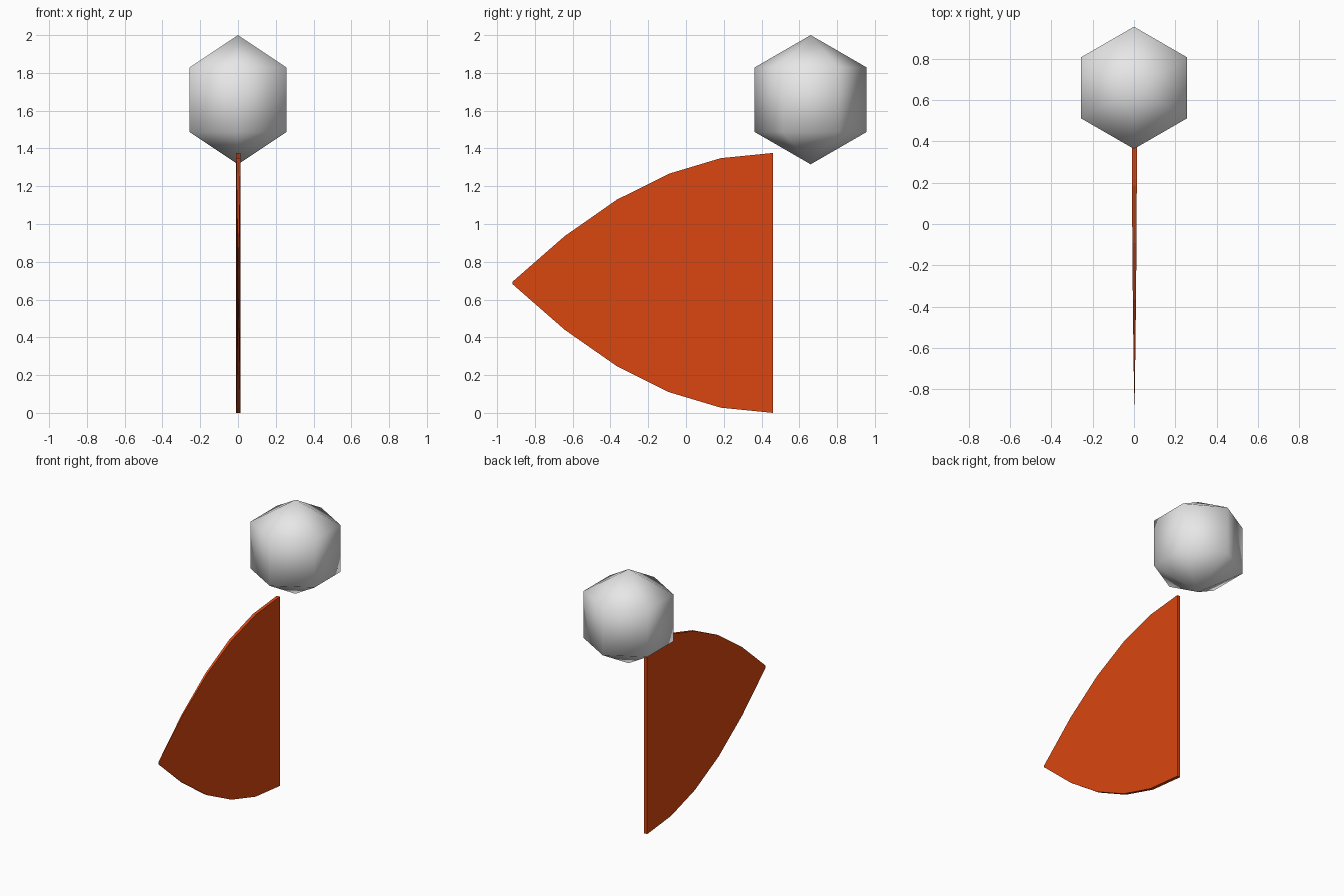
import bpy
import bmesh

cube = bpy.data.objects.get("Cube")
if cube:
    bpy.data.objects.remove(cube, do_unlink=True)


def material(name, color):
    m = bpy.data.materials.new(name)
    m.use_nodes = True
    m.diffuse_color = color
    m.node_tree.nodes["Principled BSDF"].inputs["Base Color"].default_value = color
    return m


def add_object(name, bm, mat, smooth):
    bmesh.ops.recalc_face_normals(bm, faces=bm.faces)
    mesh = bpy.data.meshes.new(name)
    bm.to_mesh(mesh)
    bm.free()
    mesh.materials.append(mat)
    for p in mesh.polygons:
        p.use_smooth = smooth
    ob = bpy.data.objects.new(name, mesh)
    bpy.context.collection.objects.link(ob)
    return ob


grey = material("light grey", (0.8, 0.8, 0.8, 1))
orange = material("burnt orange", (0.7, 0.062, 0.005, 1))

# Ball: coarse six-sided sphere, smooth shaded
bm = bmesh.new()
bmesh.ops.create_uvsphere(bm, u_segments=6, v_segments=3, radius=0.342)
ball = add_object("ball", bm, grey, True)
ball.location = (0, 0.66, 1.658)

# Fin: rectangular sections shrinking along a parabola to the front tip
STEPS, BACK, LENGTH = 5, 0.46, 1.378
HALF_HEIGHT, HALF_WIDTH, CENTRE_X = 0.688, 0.012, 0.002
bm = bmesh.new()
rings = []
for i in range(STEPS + 1):
    t = i / STEPS
    s = max(1 - t * t, 0.01)
    rings.append([bm.verts.new((CENTRE_X + sx * HALF_WIDTH * s,
                                BACK - LENGTH * t,
                                HALF_HEIGHT * (1 + sz * s)))
                  for sx, sz in ((-1, -1), (1, -1), (1, 1), (-1, 1))])
for a, b in zip(rings, rings[1:]):
    for k in range(4):
        n = (k + 1) % 4
        bm.faces.new((a[k], a[n], b[n], b[k]))
bm.faces.new(rings[0])
bm.faces.new(rings[-1])
add_object("fin", bm, orange, False)
